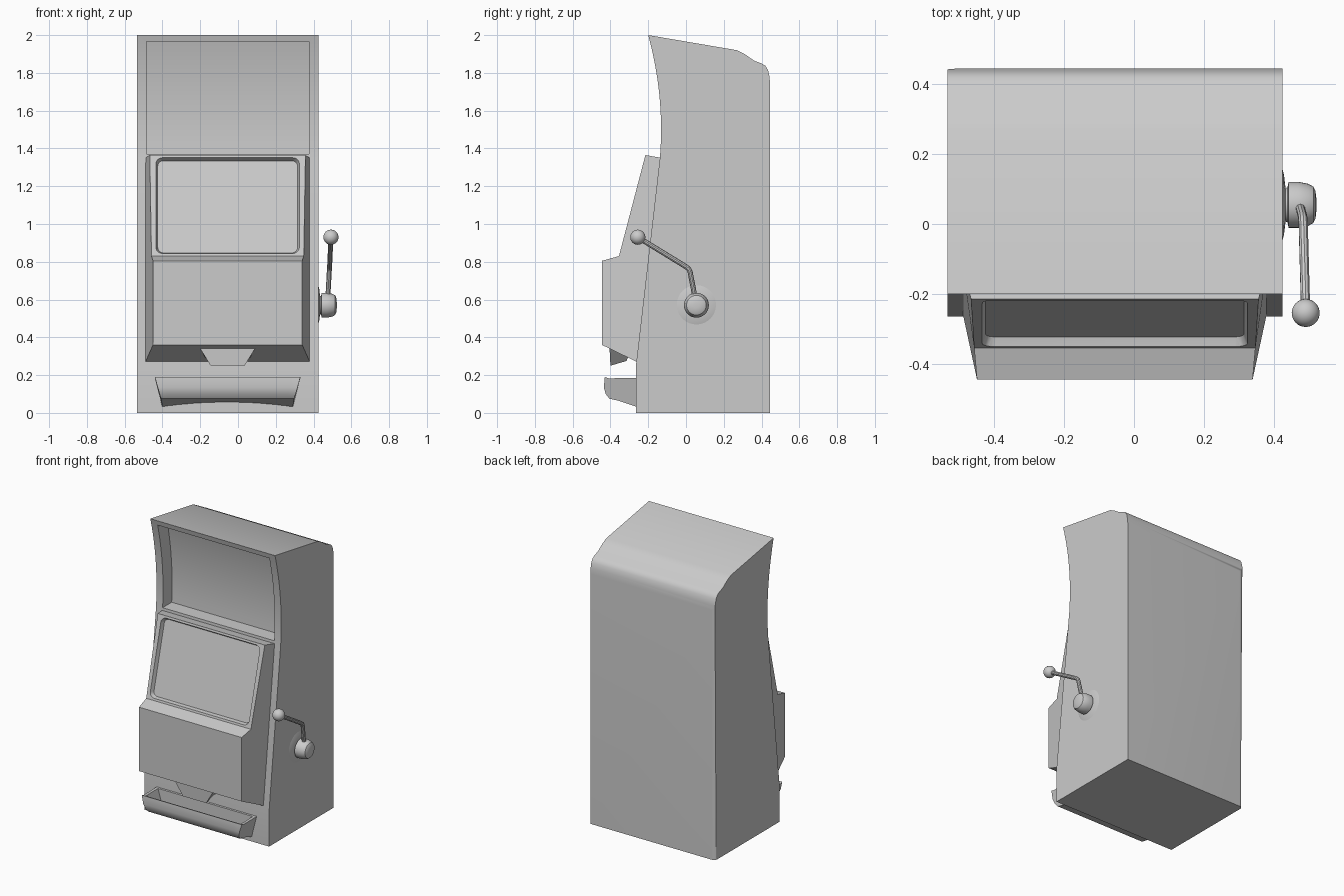
import bpy, bmesh, math
from mathutils import Vector

if "Cube" in bpy.data.objects:
    bpy.data.objects.remove(bpy.data.objects["Cube"])

GREY = (0.6, 0.6, 0.6, 1)
grey = bpy.data.materials.new("plain grey")
grey.use_nodes = True
grey.diffuse_color = GREY
grey.node_tree.nodes["Principled BSDF"].inputs["Base Color"].default_value = GREY

CX = -0.055  # middle of the cabinet, the lever shifts it off centre


def activate(ob):
    bpy.ops.object.select_all(action='DESELECT')
    ob.select_set(True)
    bpy.context.view_layer.objects.active = ob


def finish(ob):
    activate(ob)
    bpy.ops.object.shade_smooth_by_angle(angle=math.radians(30))


def loft(name, rings, bevel_rule=None, bevel=0):
    """Closed solid through a list of equal-length rings of points."""
    bm = bmesh.new()
    loops = [[bm.verts.new(p) for p in ring] for ring in rings]
    n = len(loops[0])
    for a, b in zip(loops, loops[1:]):
        for i in range(n):
            j = (i + 1) % n
            bm.faces.new((a[i], a[j], b[j], b[i]))
    bm.faces.new(loops[0])
    bm.faces.new(loops[-1])
    bmesh.ops.recalc_face_normals(bm, faces=bm.faces)
    if bevel_rule:
        edges = [e for e in bm.edges if all(bevel_rule(v.co) for v in e.verts)]
        bmesh.ops.bevel(bm, geom=edges, offset=bevel, segments=4, profile=0.5, affect='EDGES')
    me = bpy.data.meshes.new(name)
    bm.to_mesh(me)
    bm.free()
    me.materials.append(grey)
    ob = bpy.data.objects.new(name, me)
    bpy.context.collection.objects.link(ob)
    return ob


def prism(name, profile, half, **kw):
    return loft(name, [[(CX + s * half, y, z) for y, z in profile] for s in (-1, 1)], **kw)


def cut(ob, cutter):
    mod = ob.modifiers.new("cut", 'BOOLEAN')
    mod.object = cutter
    mod.solver = 'EXACT'
    activate(ob)
    bpy.ops.object.modifier_apply(modifier=mod.name)
    bpy.data.objects.remove(cutter)


# Cabinet with a concave upper front and a rounded back shoulder
def front_curve(lo, hi, shift=0):
    zs = [lo + (hi - lo) * i / 14 for i in range(15)]
    return [(shift - 0.132 - 0.272 * (z - 1.5) ** 2, z) for z in zs]


shoulder = [(0.27, 1.92), (0.31, 1.9), (0.36, 1.865), (0.4, 1.85), (0.42, 1.838),
            (0.434, 1.815), (0.442, 1.78), (0.445, 1.74)]
cabinet = prism("cabinet", [(-0.265, 0), (-0.265, 0.25)] + front_curve(1.35, 2)
                + shoulder + [(0.445, 0)], 0.48,
                bevel_rule=lambda c: c.x < CX and c.y > 0.44 and c.z < 1.75, bevel=0.025)

# Recessed display panel in the upper front
cut(cabinet, prism("panel_cutter", front_curve(1.37, 1.965, 0.1)
                   + [(-0.4, 1.965), (-0.4, 1.37)], 0.43))
finish(cabinet)

# Console: tapered housing, each point is y, z, half width
console_pts = [(-0.13, 1.35, 0.435), (-0.215, 1.365, 0.412), (-0.355, 0.83, 0.403),
               (-0.445, 0.805, 0.395), (-0.445, 0.36, 0.395), (-0.26, 0.27, 0.435)]
console = loft("console", [[(CX + s * w, y, z) for y, z, w in console_pts] for s in (-1, 1)])

# Screen opening with rounded corners, sunk square to the sloping face
along = Vector((0, 0.14, 0.535)).normalized()
outward = Vector((0, -along.z, along.y))
middle = Vector((CX, -0.285, 1.0975))


def rounded_outline(half_w, half_h, r, depth):
    pts = []
    for k, (sx, sz) in enumerate([(1, 1), (-1, 1), (-1, -1), (1, -1)]):
        for i in range(7):
            a = math.pi / 2 * (k + i / 6)
            x = sx * (half_w - r) + r * math.cos(a)
            h = sz * (half_h - r) + r * math.sin(a)
            pts.append(middle + Vector((x, 0, 0)) + along * h + outward * depth)
    return pts


cut(console, loft("screen_cutter", [rounded_outline(0.37, 0.252, 0.03, -0.026),
                                    rounded_outline(0.38, 0.262, 0.035, 0.0),
                                    rounded_outline(0.38, 0.262, 0.035, 0.06)]))
finish(console)

# Payout chute under the console
chute = [(-0.405, 0.345, 0.148), (-0.4, 0.25, 0.09), (-0.315, 0.275, 0.09), (-0.3, 0.31, 0.148)]
finish(loft("payout_chute", [[(CX + s * w, y, z) for y, z, w in chute] for s in (-1, 1)]))

# Coin tray: flared trough with an arched underside
tray_pts = [(-0.25, 0.185, 0.385), (-0.41, 0.183, 0.385), (-0.43, 0.19, 0.385),
            (-0.435, 0.135, 0.37), (-0.425, 0.1, 0.36), (-0.405, 0.075, 0.352),
            (-0.36, 0.065, 0.35), (-0.25, 0.028, 0.345)]


def tray_ring(t):
    arch = 0.028 * (1 - t * t)
    return [(CX + t * w, y, z + (arch if z < 0.05 else 0)) for y, z, w in tray_pts]


tray = loft("coin_tray", [tray_ring(i / 8 - 1) for i in range(17)])
hollow = [(-0.28, 0.25, 0.385), (-0.412, 0.25, 0.385), (-0.415, 0.14, 0.352),
          (-0.39, 0.1, 0.34), (-0.28, 0.095, 0.338)]
cut(tray, loft("tray_cutter", [[(CX + s * w, y, z) for y, z, w in hollow] for s in (-1, 1)]))
finish(tray)


# Lever on the left side: round parts turned about the x axis
def turned(name, profile, y, z, sides=32):
    rings = [[(x, y + r * math.cos(math.tau * i / sides), z + r * math.sin(math.tau * i / sides))
              for i in range(sides)] for x, r in profile]
    finish(loft(name, rings))


turned("lever_plate", [(0.415, 0.105), (0.425, 0.104), (0.43, 0.085), (0.434, 0.05)], 0.055, 0.572)
turned("lever_hub", [(0.425, 0.045), (0.44, 0.05), (0.443, 0.066), (0.47, 0.066), (0.5, 0.06),
                     (0.514, 0.052), (0.52, 0.04), (0.523, 0.015)], 0.055, 0.57)

# Bent lever arm
curve = bpy.data.curves.new("lever_arm", 'CURVE')
curve.dimensions = '3D'
curve.bevel_depth = 0.0135
curve.bevel_resolution = 3
curve.use_fill_caps = True
path = [(0.475, 0.05, 0.6), (0.483, 0.022, 0.745), (0.484, 0.015, 0.762),
        (0.485, 0.0, 0.774), (0.492, -0.255, 0.93)]
spline = curve.splines.new('POLY')
spline.points.add(len(path) - 1)
for point, co in zip(spline.points, path):
    point.co = (*co, 1)
arm = bpy.data.objects.new("lever_arm", curve)
bpy.context.collection.objects.link(arm)
curve.materials.append(grey)
activate(arm)
bpy.ops.object.convert(target='MESH')
finish(bpy.context.object)

# Lever ball
bpy.ops.mesh.primitive_uv_sphere_add(segments=32, ring_count=16, radius=0.04,
                                     location=(0.492, -0.255, 0.93))
ball = bpy.context.object
ball.name = "lever_ball"
ball.data.materials.append(grey)
finish(ball)
